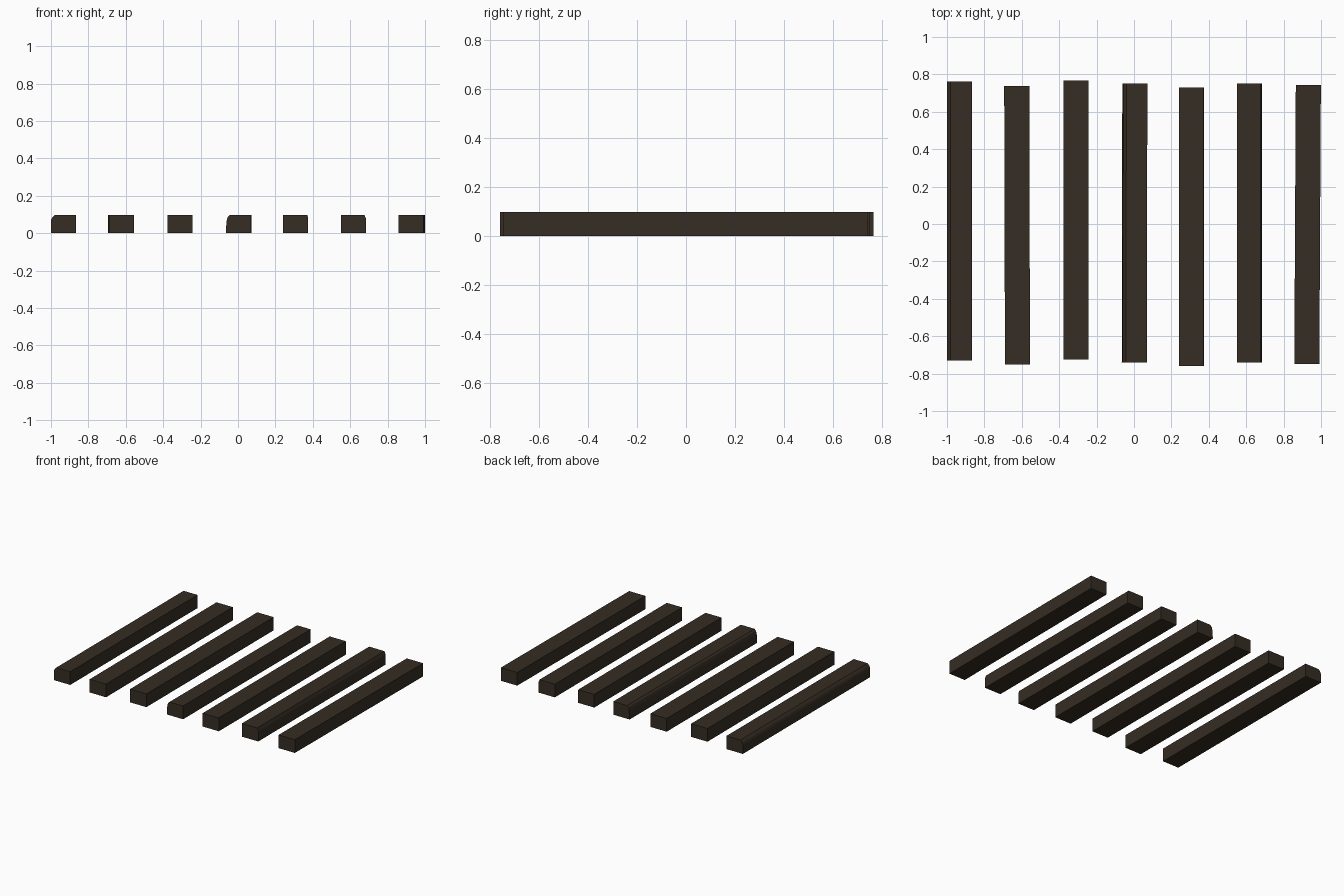
import bpy
import bmesh

if "Cube" in bpy.data.objects:
    bpy.data.objects.remove(bpy.data.objects["Cube"])

HEIGHT = 0.098
HALF_WIDTH = 0.067

wood = bpy.data.materials.new("dark brown wood")
wood.diffuse_color = (0.036, 0.026, 0.017, 1)
wood.use_nodes = True
wood.node_tree.nodes["Principled BSDF"].inputs["Base Color"].default_value = wood.diffuse_color


def make_sleeper(name, x, y_front, y_back, skew, left, right):
    """Extrude a beam profile from front to back.
    left / right are worn top corners given as (inset, drop) steps from side to top."""
    w = HALF_WIDTH
    profile = [(-w, 0), (w, 0)]
    profile += [(w - i, HEIGHT - d) for i, d in right]
    profile += [(-w + i, HEIGHT - d) for i, d in reversed(left)]

    bm = bmesh.new()
    front = [bm.verts.new((x + px - skew / 2, y_front, pz)) for px, pz in profile]
    face = bm.faces.new(front)
    new = bmesh.ops.extrude_face_region(bm, geom=[face])["geom"]
    back = [v for v in new if isinstance(v, bmesh.types.BMVert)]
    bmesh.ops.translate(bm, verts=back, vec=(skew, y_back - y_front, 0))
    bmesh.ops.recalc_face_normals(bm, faces=bm.faces)

    mesh = bpy.data.meshes.new(name)
    bm.to_mesh(mesh)
    bm.free()
    mesh.materials.append(wood)
    bpy.context.collection.objects.link(bpy.data.objects.new(name, mesh))


SHARP = [(0, 0)]
# x centre, front y, back y, sideways skew, left corner, right corner
sleepers = [
    (-0.933, -0.729, 0.762, 0.000, [(0, 0.03), (0.006, 0.015), (0.02, 0)], SHARP),
    (-0.625, -0.752, 0.739, -0.004, SHARP, SHARP),
    (-0.311, -0.725, 0.766, 0.000, SHARP, SHARP),
    (0.003, -0.741, 0.750, 0.003, [(0.004, 0.035), (0.01, 0.012), (0.022, 0)], SHARP),
    (0.308, -0.760, 0.731, 0.000, SHARP, [(0, 0.025), (0.003, 0)]),
    (0.618, -0.741, 0.750, 0.000, SHARP, [(0, 0.022), (0.009, 0)]),
    (0.928, -0.749, 0.742, 0.008, SHARP, SHARP),
]
for n, data in enumerate(sleepers, 1):
    make_sleeper(f"sleeper_{n}", *data)
